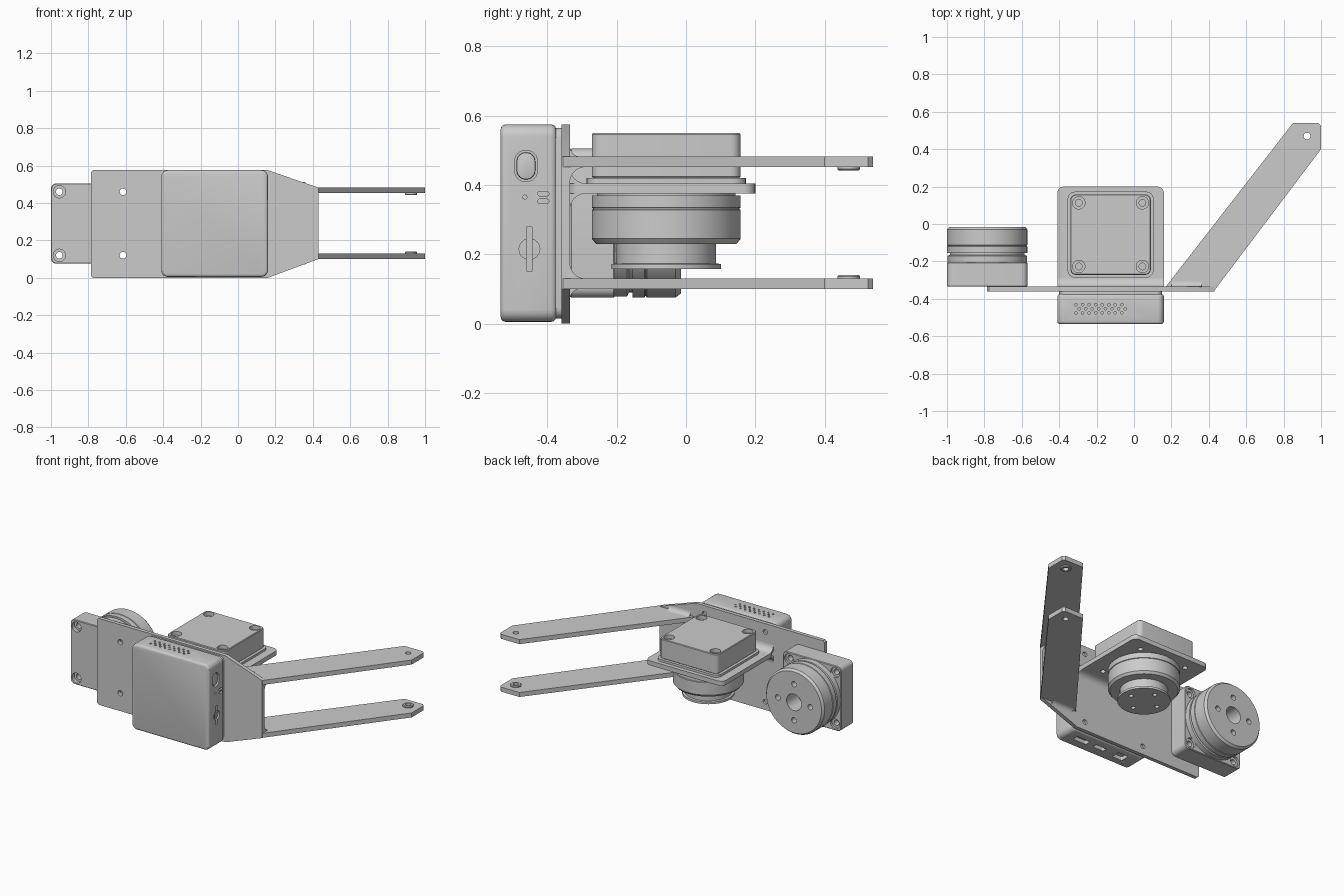
import bpy, bmesh
from math import radians, cos, sin, pi
from mathutils import Matrix, Vector

if "Cube" in bpy.data.objects:
    bpy.data.objects.remove(bpy.data.objects["Cube"], do_unlink=True)

PLANES = {"XY": lambda u, v, d: (u, v, d),
          "XZ": lambda u, v, d: (u, d, v),
          "YZ": lambda u, v, d: (d, u, v)}


def activate(obj):
    bpy.ops.object.select_all(action="DESELECT")
    obj.select_set(True)
    bpy.context.view_layer.objects.active = obj


def finish(name, bm):
    bmesh.ops.recalc_face_normals(bm, faces=bm.faces)
    mesh = bpy.data.meshes.new(name)
    bm.to_mesh(mesh)
    bm.free()
    obj = bpy.data.objects.new(name, mesh)
    bpy.context.collection.objects.link(obj)
    return obj


def solid(name, plane, parts):
    """Extrude each (outline, start, end) along the plane's normal."""
    bm = bmesh.new()
    for pts, a, b in parts:
        low = [bm.verts.new(PLANES[plane](u, v, a)) for u, v in pts]
        high = [bm.verts.new(PLANES[plane](u, v, b)) for u, v in pts]
        bm.faces.new(low)
        bm.faces.new(high[::-1])
        for i in range(len(pts)):
            j = (i + 1) % len(pts)
            bm.faces.new((low[i], low[j], high[j], high[i]))
    return finish(name, bm)


def rrect(cx, cy, w, h, r, seg=6):
    """Rounded rectangle outline."""
    pts = []
    for k, (sx, sy) in enumerate([(1, 1), (-1, 1), (-1, -1), (1, -1)]):
        for i in range(seg + 1):
            a = (k + i / seg) * pi / 2
            pts.append((cx + sx * (w / 2 - r) + r * cos(a),
                        cy + sy * (h / 2 - r) + r * sin(a)))
    return pts


def circle(cx, cy, r, n=24):
    return [(cx + r * cos(2 * pi * i / n), cy + r * sin(2 * pi * i / n)) for i in range(n)]


def lathe(name, profile, steps=72):
    bm = bmesh.new()
    verts = [bm.verts.new((r, 0, z)) for r, z in profile]
    edges = [bm.edges.new(p) for p in zip(verts, verts[1:])]
    bmesh.ops.spin(bm, geom=verts + edges, cent=(0, 0, 0), axis=(0, 0, 1),
                   angle=2 * pi, steps=steps)
    bmesh.ops.remove_doubles(bm, verts=bm.verts, dist=1e-5)
    return finish(name, bm)


def apply_mod(obj, kind, **settings):
    mod = obj.modifiers.new(kind.title(), kind)
    for key, value in settings.items():
        setattr(mod, key, value)
    activate(obj)
    bpy.ops.object.modifier_apply(modifier=mod.name)


def cut(obj, plane, parts):
    cutter = solid("cutter", plane, parts)
    apply_mod(obj, "BOOLEAN", object=cutter, operation="DIFFERENCE", solver="EXACT")
    bpy.data.objects.remove(cutter, do_unlink=True)


def bevel(obj, width, segments=3, angle=50):
    apply_mod(obj, "BEVEL", width=width, segments=segments,
              limit_method="ANGLE", angle_limit=radians(angle))


def fillet(name, x0, x1, z, r, up):
    """Concave strip in the corner between the front plate and a shelf."""
    y = -0.34
    pts = [(y, z)]
    for i in range(9):
        a = i / 8 * pi / 2
        pts.append((y + 0.005 + r * (1 - sin(a)), z + up * r * (1 - cos(a))))
    return solid(name, "YZ", [(pts, x0, x1)])


SCREWS = [(sx * 0.17, sy * 0.17) for sx in (-1, 1) for sy in (-1, 1)]


def motor(prefix, matrix, bore):
    """Square gearbox with a round rotor, axis along local z."""
    case = solid(prefix + "_case", "XY", [(rrect(0, 0, 0.43, 0.43, 0.03), 0, 0.13)])
    bevel(case, 0.004, 1)
    cut(case, "XY", [(circle(x, y, 0.033), a, b) for x, y in SCREWS
                     for a, b in ((-0.01, 0.025), (0.115, 0.14))])
    cut(case, "XY", [(circle(x, y, 0.018), -0.01, 0.14) for x, y in SCREWS])
    rotor = lathe(prefix + "_rotor", [
        (0, 0.12), (0.212, 0.12), (0.212, 0.165), (0.2, 0.17), (0.2, 0.18),
        (0.215, 0.18), (0.215, 0.215), (0.211, 0.217), (0.211, 0.22), (0.215, 0.222),
        (0.215, 0.305), (0.203, 0.32), (0, 0.32)])
    if bore:
        cut(rotor, "XY", [(circle(0, 0, 0.055, 32), 0.2, 0.4)] +
            [(circle(0.12 * cos(k * pi / 2), 0.12 * sin(k * pi / 2), 0.018), 0.25, 0.4)
             for k in range(4)])
    for obj in (case, rotor):
        obj.matrix_world = matrix


# Front plate with tapered end and screw holes
plate = solid("front_plate", "XZ", [([
    (-0.785, 0.01), (-0.775, 0), (0.16, 0), (0.43, 0.1),
    (0.43, 0.482), (0.16, 0.575), (-0.775, 0.575), (-0.785, 0.565)], -0.36, -0.335)])
cut(plate, "XZ", [(circle(-0.615, z, 0.018), -0.4, -0.3) for z in (0.12, 0.46)] +
    [(circle(x, z, 0.016), -0.35, -0.3) for x in (-0.35, 0.1) for z in (0.055, 0.52)])

# Pair of slanted arms with inner bosses
for name, z0, z1, inner in (("lower", 0.1, 0.13, 1), ("upper", 0.452, 0.482, -1)):
    arm = solid(name + "_arm", "XY", [([
        (0.17, -0.335), (0.85, 0.54), (0.985, 0.54), (1, 0.525),
        (1, 0.4), (0.43, -0.355), (0.17, -0.355)], z0, z1)])
    face = z1 if inner > 0 else z0
    lo, hi = sorted((face - inner * 0.01, face + inner * 0.01))
    boss = solid(name + "_boss", "XY", [(circle(0.925, 0.47, 0.033, 32), lo, hi)])
    bevel(boss, 0.004, 1)
    for obj in (arm, boss):
        cut(obj, "XY", [(circle(0.925, 0.47, 0.018), z0 - 0.05, z1 + 0.05)])
    fillet(name + "_inner_fillet", 0.21, 0.43, face, 0.045, inner)
    outer = z0 if inner > 0 else z1
    fillet(name + "_outer_fillet", 0.2, 0.36, outer, 0.03, -inner)

# Shelf that carries the upright motor
CX, CY = -0.125, -0.057
shelf = solid("motor_shelf", "XY", [(rrect(CX, -0.07, 0.57, 0.54, 0.035), 0.375, 0.405)])
cut(shelf, "XY", [(circle(CX + x * 1.02, CY + y * 1.02, 0.016), 0.3, 0.5) for x, y in SCREWS])
fillet("shelf_lower_fillet", -0.41, 0.16, 0.375, 0.045, -1)
fillet("shelf_upper_fillet", -0.41, 0.16, 0.405, 0.045, 1)
flange = solid("case_flange", "XY", [(rrect(CX, CY, 0.46, 0.46, 0.04), 0.404, 0.42)])

# Two motors and the output hub
motor("upright_motor",
      Matrix.Translation((CX, CY, 0.55)) @ Matrix.Rotation(pi, 4, "X"), False)
motor("side_motor",
      Matrix.Translation((-0.785, -0.335, 0.29)) @ Matrix.Rotation(-pi / 2, 4, "X"), True)
hub = lathe("output_hub", [(0, 0.158), (0.158, 0.158), (0.158, 0.172), (0.144, 0.174),
                           (0.144, 0.235), (0, 0.24)])
cut(hub, "XY", [(circle(0.1 * cos(a), 0.1 * sin(a), 0.014), 0.1, 0.19)
                for a in (0, pi / 2, pi, 3 * pi / 2)])
hub.location = Vector((CX, CY, 0))

# Electronics box, with a narrower back strip
solid("box_back", "XZ", [(rrect(CX, 0.29, 0.55, 0.55, 0.03), -0.38, -0.358)])
box = solid("electronics_box", "XZ", [(rrect(CX, 0.29, 0.57, 0.57, 0.035), -0.535, -0.375)])
bevel(box, 0.014, 3)

# Vent holes on top, ports underneath
cut(box, "XY", [(circle(-0.31 + 0.035 * i + 0.0175 * (row % 2), -0.475 + 0.022 * row, 0.007, 10),
                 0.55, 0.6) for row in range(3) for i in range(8)])
cut(box, "XY", [(rrect(x, -0.45, w, h, 0.008), -0.02, 0.03)
                for x, w, h in ((0.03, 0.1, 0.04), (-0.11, 0.08, 0.03), (-0.27, 0.075, 0.06))])

# Side button, pin hole, indicator slots and card slot
cut(box, "YZ", [(rrect(-0.462, 0.455, 0.066, 0.09, 0.032), 0.145, 0.2),
                (circle(-0.465, 0.365, 0.006, 10), 0.14, 0.2),
                (rrect(-0.412, 0.375, 0.032, 0.013, 0.006), 0.15, 0.2),
                (rrect(-0.412, 0.353, 0.032, 0.013, 0.006), 0.15, 0.2),
                (circle(-0.452, 0.215, 0.03), 0.15, 0.2)])
cut(box, "YZ", [(rrect(-0.452, 0.215, 0.016, 0.13, 0.003), 0.14, 0.2)])
button = solid("side_button", "YZ", [(rrect(-0.462, 0.455, 0.054, 0.078, 0.026), 0.14, 0.155)])
bevel(button, 0.004, 2)

# Smooth rounded faces, keep edges sharp
for obj in list(bpy.context.scene.objects):
    if obj.type == "MESH":
        activate(obj)
        bpy.ops.object.shade_smooth_by_angle(angle=radians(30))
